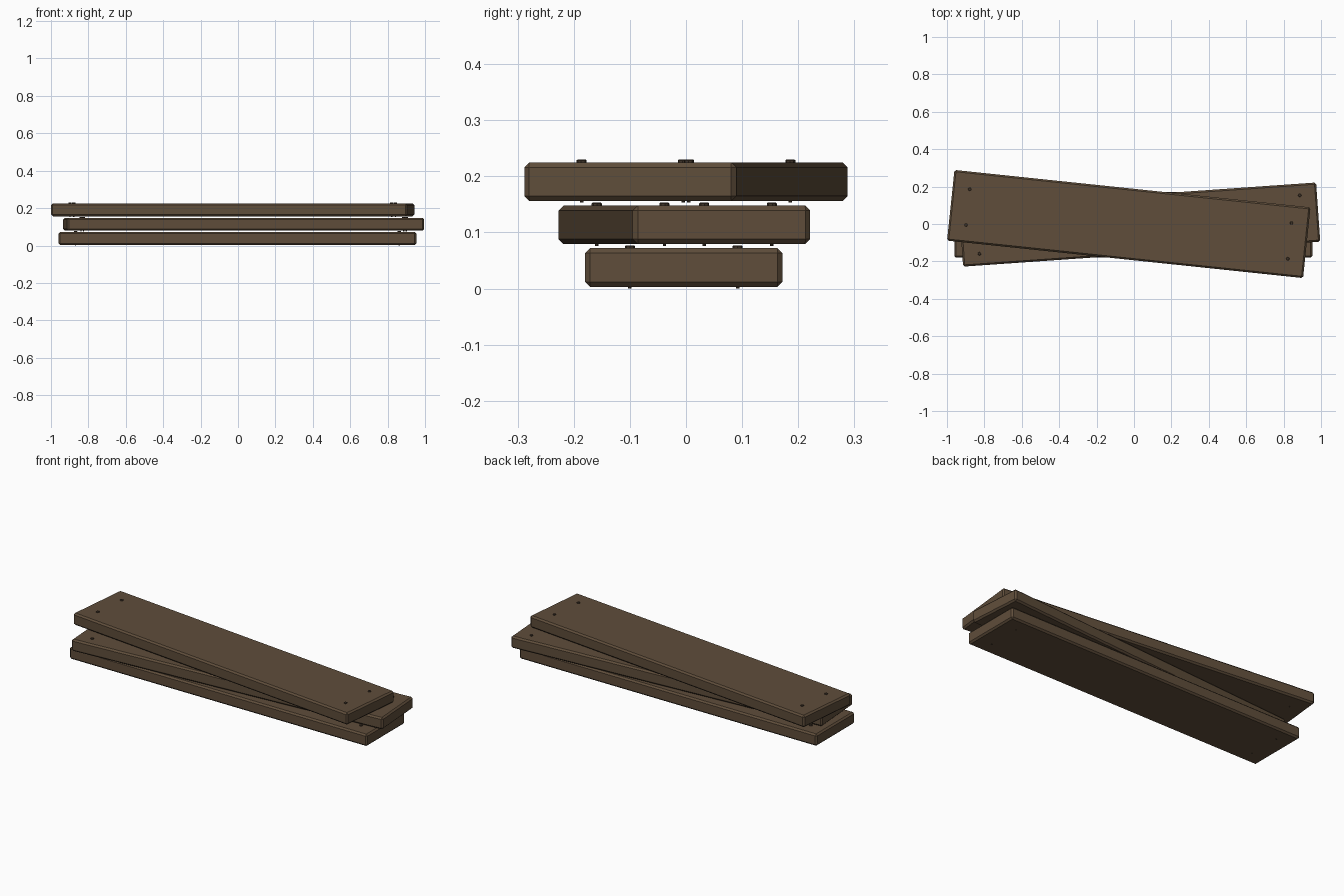
import bpy
import math
from mathutils import Matrix, Vector

cube = bpy.data.objects.get("Cube")
if cube:
    bpy.data.objects.remove(cube, do_unlink=True)


def make_material(name, rgb):
    mat = bpy.data.materials.new(name)
    mat.use_nodes = True
    color = (*rgb, 1.0)
    mat.diffuse_color = color
    mat.node_tree.nodes["Principled BSDF"].inputs["Base Color"].default_value = color
    return mat


wood = make_material("brown_wood", (0.115, 0.075, 0.043))
iron = make_material("dark_nail", (0.05, 0.034, 0.022))

THICKNESS = 0.069
NAIL_X, NAIL_Y = 0.865, 0.096


def finish(obj, name, mat, bevel):
    obj.name = name
    obj.data.materials.append(mat)
    if bevel:
        mod = obj.modifiers.new("chamfer", "BEVEL")
        mod.width = bevel
        mod.segments = 1
        mod.limit_method = "ANGLE"
        mod.angle_limit = math.radians(50)


def add_cylinder(name, spot, radius, low, high, bevel, angle):
    bpy.ops.mesh.primitive_cylinder_add(
        vertices=8, radius=radius, depth=high - low,
        location=(spot.x, spot.y, (low + high) / 2), rotation=(0, 0, angle))
    finish(bpy.context.object, name, iron, bevel)


def add_plank(name, center, base, length, width, degrees):
    angle = math.radians(degrees)
    top = base + THICKNESS

    # Chamfered board
    bpy.ops.mesh.primitive_cube_add(
        size=1, location=(*center, base + THICKNESS / 2), rotation=(0, 0, angle))
    board = bpy.context.object
    board.scale = (length, width, THICKNESS)
    bpy.ops.object.transform_apply(location=False, rotation=False, scale=True)
    finish(board, name + "_plank", wood, 0.009)

    # Nail at each corner: raised head and thin shaft
    turn = Matrix.Rotation(angle, 2)
    for side_x, end in ((-1, "right"), (1, "left")):
        for side_y, edge in ((-1, "front"), (1, "back")):
            spot = Vector(center) + turn @ Vector((side_x * NAIL_X, side_y * NAIL_Y))
            label = f"{name}_{edge}_{end}_nail"
            add_cylinder(label + "_head", spot, 0.009, top - 0.004, top + 0.005, 0.0015, angle)
            add_cylinder(label + "_shaft", spot, 0.003, base - 0.003, top, 0, angle)


# Stack of three loosely turned planks
add_plank("bottom", (-0.003, -0.004), 0.003, 1.914, 0.352, 0)
add_plank("middle", (0.03, -0.003), 0.079, 1.914, 0.317, 4)
add_plank("top", (-0.028, 0.0), 0.156, 1.914, 0.38, -6)
